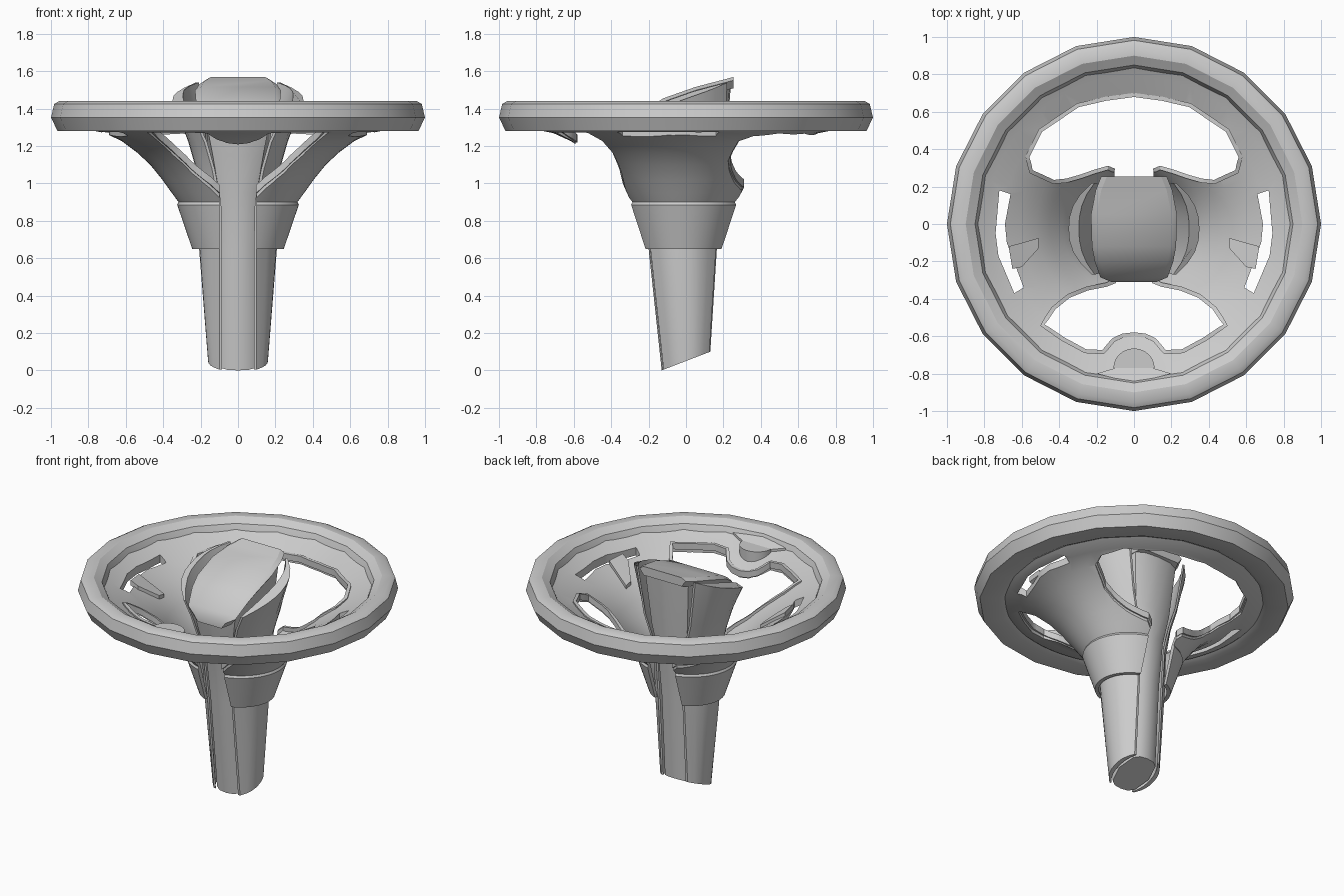
import bpy, bmesh, math

if "Cube" in bpy.data.objects:
    bpy.data.objects.remove(bpy.data.objects["Cube"])

def interp(tab, v):
    if v <= tab[0][0]:
        return tab[0][1]
    for (a, p), (b, q) in zip(tab, tab[1:]):
        if v <= b:
            return p + (q - p) * (v - a) / (b - a)
    return tab[-1][1]

def loft(name, rows, loop=False, angle=30):
    """Skin closed rings; loop joins last ring to first, otherwise ends are capped."""
    bm = bmesh.new()
    vs = [[bm.verts.new(p) for p in r] for r in rows]
    n, m = len(rows), len(rows[0])
    for i in range(n if loop else n - 1):
        a, b = vs[i], vs[(i + 1) % n]
        for j in range(m):
            k = (j + 1) % m
            bm.faces.new((a[j], a[k], b[k], b[j]))
    if not loop:
        bm.faces.new(vs[0])
        bm.faces.new(vs[-1])
    bmesh.ops.recalc_face_normals(bm, faces=bm.faces)
    me = bpy.data.meshes.new(name)
    bm.to_mesh(me)
    bm.free()
    ob = bpy.data.objects.new(name, me)
    bpy.context.collection.objects.link(ob)
    smooth(ob, angle)
    return ob

def smooth(ob, angle):
    bpy.ops.object.select_all(action='DESELECT')
    ob.select_set(True)
    bpy.context.view_layer.objects.active = ob
    bpy.ops.object.shade_smooth_by_angle(angle=math.radians(angle))

def flip(pts):
    return [(-p[0],) + tuple(p[1:]) for p in pts]

def symmetric(half):
    return half + [p for p in flip(half)[::-1] if p[0] != 0]

def prism(name, outline, bottom, top, angle=30):
    return loft(name, [[(x, y, bottom(x, y)) for x, y in outline],
                       [(x, y, top(x, y)) for x, y in outline]], False, angle)

def squash(z):
    return interp([(0.9, 0.91), (1.28, 1.0)], z)

def shift(z):
    return interp([(0.9, -0.012), (1.28, 0.0)], z)

def lathe(name, profile, n, oval=False):
    rows = []
    for i in range(n):
        s, c = math.sin(2 * math.pi * i / n), math.cos(2 * math.pi * i / n)
        rows.append([(r * s, r * c * squash(z) + shift(z) if oval else r * c, z) for r, z in profile])
    return loft(name, rows, True)

# Grip rim, twenty sides
lathe("grip_rim", [(0.965, 1.28), (1.0, 1.352), (0.982, 1.425), (0.955, 1.44), (0.90, 1.44),
                   (0.85, 1.41), (0.835, 1.375), (0.82, 1.33), (0.80, 1.30), (0.84, 1.28)], 20)

# Flared funnel with its collar
outer = [(0.245, 0.65), (0.325, 0.885), (0.318, 0.90), (0.355, 0.95), (0.405, 1.02), (0.47, 1.10),
         (0.54, 1.165), (0.62, 1.225), (0.71, 1.268), (0.79, 1.285), (0.87, 1.34)]
inner = [(0.87, 1.395), (0.79, 1.35), (0.70, 1.312), (0.61, 1.257), (0.52, 1.193), (0.45, 1.122),
         (0.385, 1.042), (0.33, 0.97), (0.295, 0.90), (0.22, 0.65)]
funnel = lathe("funnel", outer + inner, 64, True)
inner_tab = inner[::-1]

def surf(x, y):
    z = 1.2
    for _ in range(6):
        z = interp(inner_tab, math.hypot(x, (y - shift(z)) / squash(z)))
    return z

# Openings through the funnel
rear = [(0, 0.69), (0.15, 0.67), (0.3, 0.635), (0.5, 0.5), (0.57, 0.36), (0.55, 0.28), (0.43, 0.225),
        (0.36, 0.232), (0.28, 0.255), (0.21, 0.28), (0.14, 0.3), (0.105, 0.285)]
front = [(0, -0.59), (0.06, -0.597), (0.11, -0.62), (0.165, -0.685), (0.26, -0.68), (0.38, -0.615),
         (0.49, -0.54), (0.43, -0.45), (0.35, -0.385), (0.25, -0.345), (0.15, -0.325), (0.1, -0.305)]
slot = [(0.66, 0.16), (0.69, 0), (0.68, -0.1), (0.59, -0.34), (0.64, -0.37), (0.725, -0.17),
        (0.74, -0.05), (0.72, 0.18)]
for outline in (symmetric(rear + [(0.1, 0.05)]), symmetric(front + [(0.095, -0.05)]), slot, flip(slot)):
    cutter = prism("cutter", outline, lambda x, y: 0.5, lambda x, y: 1.7)
    cutter.hide_render = True
    mod = funnel.modifiers.new("opening", 'BOOLEAN')
    mod.operation = 'DIFFERENCE'
    mod.solver = 'EXACT'
    mod.object = cutter
    bpy.context.view_layer.objects.active = funnel
    bpy.ops.object.modifier_apply(modifier=mod.name)
    bpy.data.objects.remove(cutter, do_unlink=True)
smooth(funnel, 30)

# Raised lips around the two big openings
def lip(name, half):
    coarse = flip(half)[:0:-1] + half
    path = [(a[0] + (b[0] - a[0]) * k / 3, a[1] + (b[1] - a[1]) * k / 3)
            for a, b in zip(coarse, coarse[1:]) for k in range(3)] + coarse[-1:]
    rows = []
    for i, (x, y) in enumerate(path):
        a, b = path[max(i - 1, 0)], path[min(i + 1, len(path) - 1)]
        dx, dy = b[0] - a[0], b[1] - a[1]
        d = math.hypot(dx, dy)
        nx, ny = -dy / d * 0.011, dx / d * 0.011
        z = surf(x, y)
        rows.append([(x - nx, y - ny, z - 0.028), (x + nx, y + ny, z - 0.028),
                     (x + nx, y + ny, z + 0.015), (x - nx, y - ny, z + 0.015)])
    loft(name, rows)

lip("rear_opening_lip", rear)
lip("front_opening_lip", front)

# Centre column core
def foot(y):
    return max(0.0, (y + 0.13) / 0.26 * 0.1)

def pad_z(y):
    return interp([(-0.31, 1.285), (-0.27, 1.34), (-0.2, 1.405), (-0.12, 1.455),
                   (0.05, 1.515), (0.26, 1.57)], y)

rows = []
for z, w, yf, yb in [(0, 0.09, -0.13, 0.13), (0.65, 0.09, -0.2, 0.165), (0.95, 0.1, -0.235, 0.19),
                     (1.15, 0.135, -0.275, 0.21), ('top', 0.165, -0.295, 0.24)]:
    half = [(0, yf), (w * 0.6, yf + 0.006), (w, yf + 0.03), (w + 0.03, (yf + yb) / 2),
            (w, yb - 0.03), (w * 0.6, yb - 0.006), (0, yb)]
    rows.append([(x, y, pad_z(y) - 0.04 if z == 'top' else foot(y) if z == 0 else z)
                 for x, y in symmetric(half)])
loft("column_core", rows)

# Sloping centre pad
rows = []
for y, w in [(-0.31, 0.12), (-0.285, 0.18), (-0.2, 0.21), (-0.12, 0.225), (0.05, 0.23),
             (0.18, 0.205), (0.255, 0.175)]:
    z = pad_z(y)
    half = [(w - 0.03, y, z), (w, y, z - 0.018), (w - 0.03, y, z - 0.06)]
    rows.append(half + flip(half)[::-1])
loft("centre_pad", rows)

# Side shells: column cheeks that flare into fins beside the pad
levels = [(0, 0.1, 0.16, -0.12, 0.125, 0.03), (0.65, 0.1, 0.208, -0.19, 0.16, 0.03),
          (0.9, 0.105, 0.205, -0.22, 0.175, 0.03), (1.08, 0.14, 0.225, -0.24, 0.19, 0.04),
          (1.22, 0.18, 0.265, -0.26, 0.205, 0.045), ('top', 0.225, 0.35, -0.27, 0.22, 0.055)]
for side, label in ((1, "right"), (-1, "left")):
    rows = []
    for z, xe, xo, yf, yb, th in levels:
        out, inn = [], []
        for i in range(9):
            t = i / 4 - 1
            y = (yf + yb) / 2 + t * (yb - yf) / 2
            bulge = 1 - abs(t) ** 2.4
            zz = pad_z(y) - 0.02 if z == 'top' else foot(y) if z == 0 else z
            x = xe + (xo - xe) * bulge
            out.append((side * x, y, zz - (0.025 * bulge if z == 'top' else 0)))
            inn.append((side * (x - 0.015 - (th - 0.015) * bulge), y, zz))
        rows.append(out + inn[::-1])
    loft(label + "_side_shell", rows, False, 40)

    # Thumb tab on the spoke
    tab = [(0.51, -0.075), (0.67, -0.12), (0.65, -0.24), (0.6, -0.23), (0.51, -0.13)]
    prism(label + "_thumb_tab", [(side * x, y) for x, y in tab],
          lambda x, y: surf(x, y) - 0.01, lambda x, y: surf(x, y) + 0.025)

# Front boss: half disc and crescent ridge
disc = [(0.11 * math.cos(math.pi * i / 12), -0.77 + 0.105 * math.sin(math.pi * i / 12)) for i in range(13)]
prism("front_boss", disc, lambda x, y: surf(x, y) - 0.01, lambda x, y: 1.365)
prism("front_crescent", symmetric([(0, -0.84), (0.1, -0.825), (0.2, -0.80), (0.1, -0.77)]),
      lambda x, y: 1.34, lambda x, y: surf(x, y) + 0.015)
